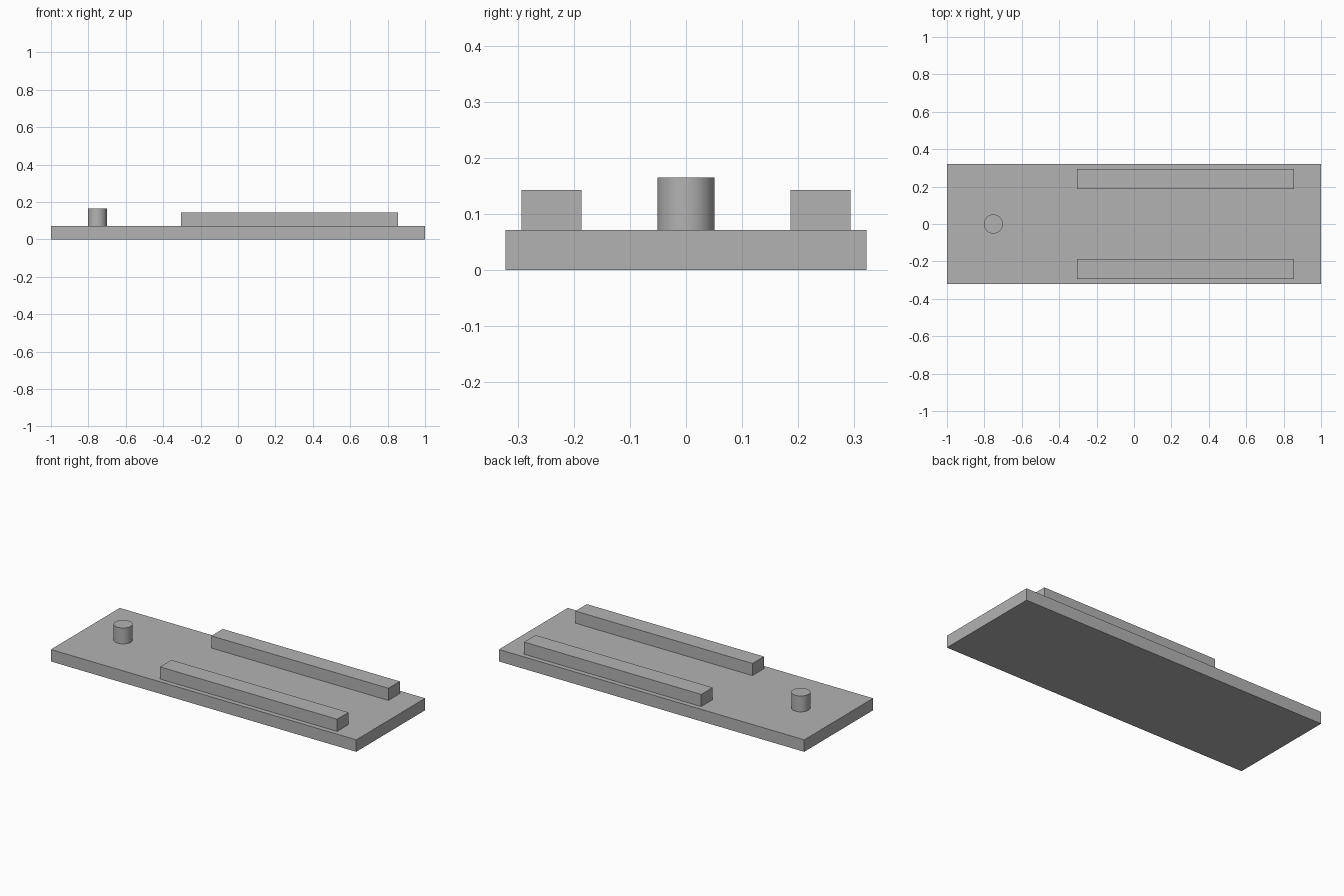
import bpy
import math

cube = bpy.data.objects.get("Cube")
if cube:
    bpy.data.objects.remove(cube, do_unlink=True)

GREY = (0.45, 0.45, 0.45, 1.0)
grey = bpy.data.materials.new("plain grey")
grey.use_nodes = True
grey.diffuse_color = GREY
grey.node_tree.nodes["Principled BSDF"].inputs["Base Color"].default_value = GREY

BASE_TOP = 0.071


def finish(name):
    obj = bpy.context.object
    obj.name = obj.data.name = name
    obj.data.materials.clear()
    obj.data.materials.append(grey)
    return obj


def box(name, center, size):
    bpy.ops.mesh.primitive_cube_add(size=1, location=center)
    bpy.context.object.scale = size
    bpy.ops.object.transform_apply(location=False, rotation=False, scale=True)
    return finish(name)


# Flat base slab
box("base_plate", (0, 0, BASE_TOP / 2), (2.0, 0.644, BASE_TOP))

# Two long rails, mirrored front to back
RAIL_HEIGHT = 0.072
for name, side in (("front_rail", -1), ("back_rail", 1)):
    box(name, (0.275, side * 0.24, BASE_TOP + RAIL_HEIGHT / 2),
        (1.16, 0.107, RAIL_HEIGHT))

# Round peg near the right end
PEG_HEIGHT = 0.094
bpy.ops.mesh.primitive_cylinder_add(
    vertices=64, radius=0.051, depth=PEG_HEIGHT,
    location=(-0.752, 0, BASE_TOP + PEG_HEIGHT / 2))
finish("round_peg")
bpy.ops.object.shade_smooth_by_angle(angle=math.radians(30))
